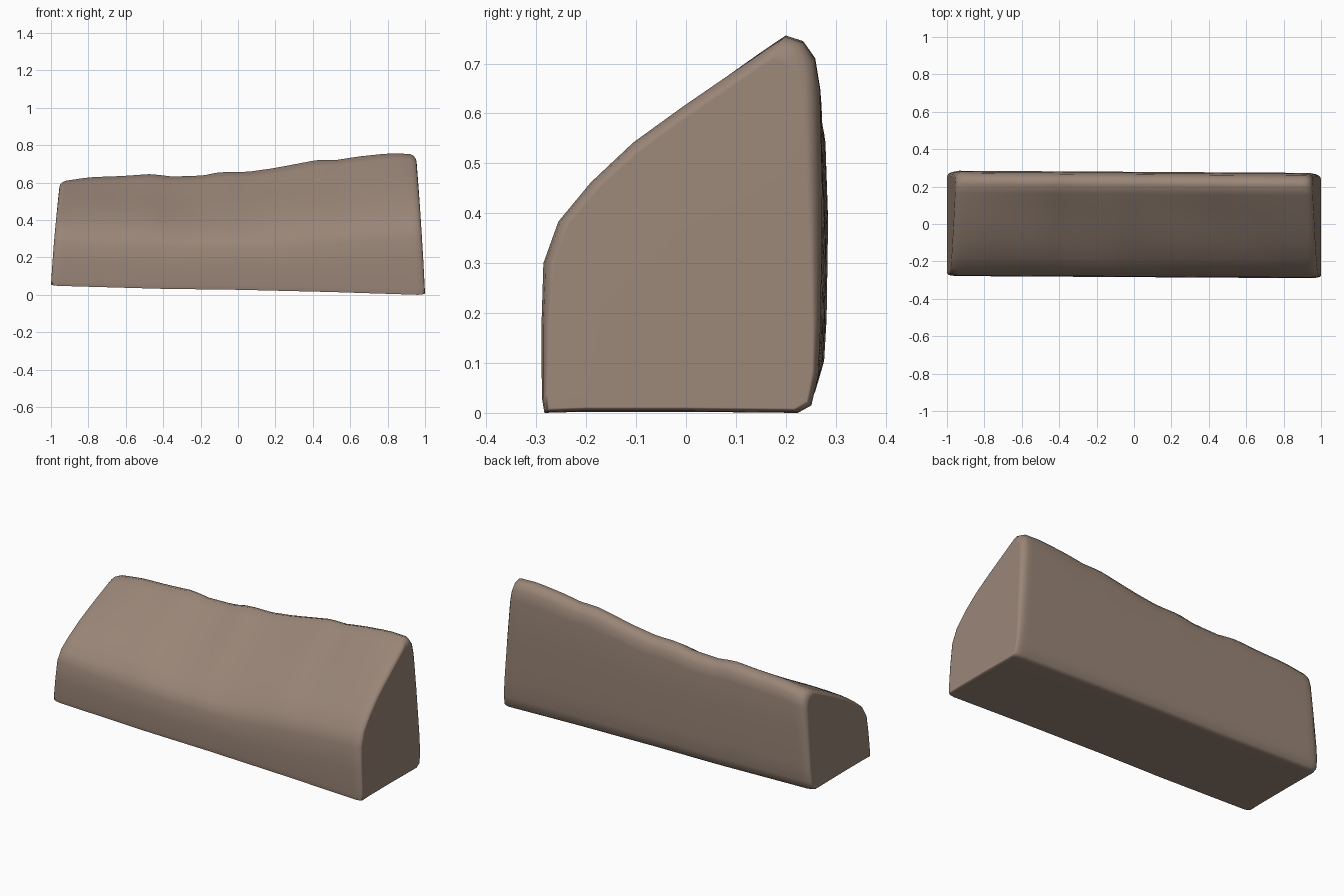
import bpy, bmesh, math

if "Cube" in bpy.data.objects:
    bpy.data.objects.remove(bpy.data.objects["Cube"])

# Cross-section as (y, share of local height), starting at the front bottom edge
PROFILE = [(-.278, 0), (-.283, .04), (-.284, .2), (-.28, .365), (-.25, .475),
           (-.185, .578), (-.1, .685), (0, .788), (.06, .85), (.1, .892), (.16, .955),
           (.205, 1.0), (.24, .985), (.264, .94), (.274, .86), (.279, .6),
           (.276, .25), (.271, .1), (.257, .02), (.23, 0), (0, .003), (-.2, .003)]
# Ridge height and underside height along the length
RIDGE = [(-1, .61), (-.95, .615), (-.83, .632), (-.65, .638), (-.47, .65), (-.39, .635),
         (-.2, .64), (-.1, .66), (.05, .66), (.2, .68), (.45, .725), (.57, .725),
         (.65, .74), (.85, .76), (1, .755)]
BASE = [(-1, .052), (-.4, .035), (0, .03), (.5, .018), (1, .002)]


def sample(table, x):
    for (x0, z0), (x1, z1) in zip(table, table[1:]):
        if x <= x1:
            return z0 + (z1 - z0) * (x - x0) / (x1 - x0)
    return table[-1][1]


def ring(bm, u, inset):
    """One cross-section at length u; inset shrinks it for the rounded ends."""
    z0, z1 = sample(BASE, u), sample(RIDGE, u)
    verts = []
    for y, t in PROFILE:
        # upper edges are rounded more than the lower ones
        cut = inset * (.3 + .7 * min(1, t * 1.5))
        # the front slope bulges at both ends and is hollow in the middle
        slope = math.sin(math.pi * t) if y < .17 and t > .1 else 0
        wave = slope * (.045 * u * u - .012 + .004 * math.sin(7 * u + 9 * t))
        yy = y * (1 - cut / .28) - .006 * u
        z = z0 + (z1 - z0) * t + wave
        mid = (z0 + z1) * .45
        z = mid + (z - mid) * (1 - cut / .32)
        # end faces lean inward towards the top
        x = u * (1 - .045 * t)
        verts.append(bm.verts.new((x, yy, z)))
    return verts


# Stone block: loft of cross-sections with rounded ends
bm = bmesh.new()
ends = [(1.0, .034), (.996, .02), (.984, .007), (.962, 0)]
stations = [(-u, i) for u, i in ends]
stations += [(-.93 + 1.86 * k / 30, 0) for k in range(31)]
stations += ends[::-1]
rings = [ring(bm, u, i) for u, i in stations]
n = len(PROFILE)
for a, b in zip(rings, rings[1:]):
    for k in range(n):
        bm.faces.new((a[k], a[(k + 1) % n], b[(k + 1) % n], b[k]))
bm.faces.new(rings[0])
bm.faces.new(rings[-1])
bmesh.ops.recalc_face_normals(bm, faces=bm.faces)
low = min(v.co.z for v in bm.verts)
bmesh.ops.translate(bm, verts=bm.verts, vec=(0, 0, -low))
mesh = bpy.data.meshes.new("stone_block")
bm.to_mesh(mesh)
bm.free()

block = bpy.data.objects.new("stone_block", mesh)
bpy.context.collection.objects.link(block)
mat = bpy.data.materials.new("brown stone")
mat.diffuse_color = (.32, .235, .185, 1)
mat.use_nodes = True
mat.node_tree.nodes["Principled BSDF"].inputs["Base Color"].default_value = mat.diffuse_color
mesh.materials.append(mat)

# Smooth shading, with large flat faces kept flat
bpy.context.view_layer.objects.active = block
block.select_set(True)
bpy.ops.object.shade_smooth_by_angle(angle=math.radians(60))
weighted = block.modifiers.new("flat_face_normals", 'WEIGHTED_NORMAL')
weighted.keep_sharp = True
